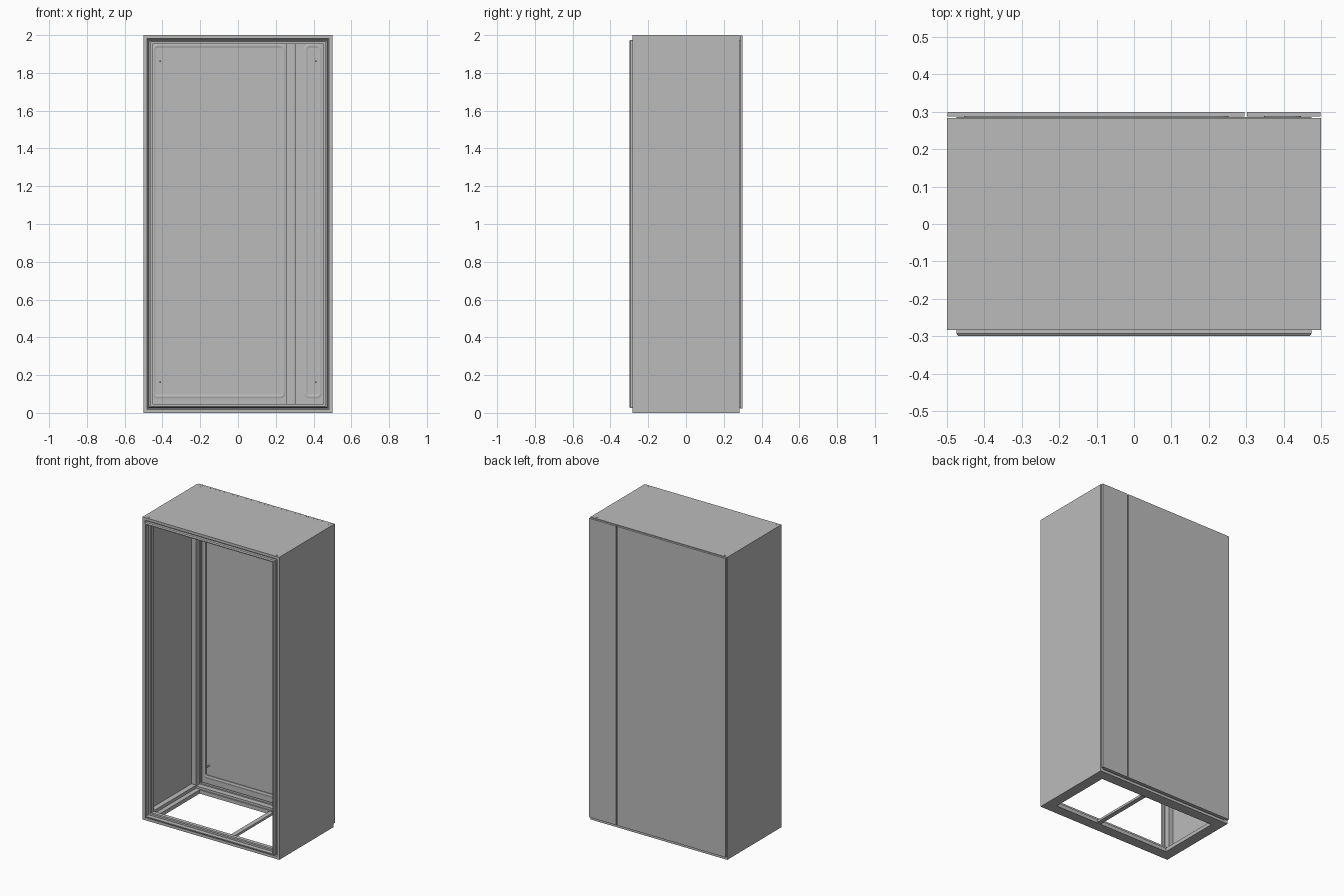
import bpy, bmesh, math
from mathutils import Matrix

if "Cube" in bpy.data.objects:
    bpy.data.objects.remove(bpy.data.objects["Cube"])

grey = bpy.data.materials.new("sheet_metal_grey")
grey.use_nodes = True
grey.diffuse_color = (0.5, 0.5, 0.5, 1)
grey.node_tree.nodes["Principled BSDF"].inputs["Base Color"].default_value = (0.5, 0.5, 0.5, 1)


def finish(name, bm):
    bmesh.ops.recalc_face_normals(bm, faces=bm.faces)
    mesh = bpy.data.meshes.new(name)
    bm.to_mesh(mesh)
    bm.free()
    mesh.materials.append(grey)
    obj = bpy.data.objects.new(name, mesh)
    bpy.context.collection.objects.link(obj)
    return obj


def box(name, x0, x1, y0, y1, z0, z1):
    bm = bmesh.new()
    size = Matrix.Diagonal((x1 - x0, y1 - y0, z1 - z0, 1))
    place = Matrix.Translation(((x0 + x1) / 2, (y0 + y1) / 2, (z0 + z1) / 2))
    bmesh.ops.create_cube(bm, size=1, matrix=place @ size)
    return finish(name, bm)


def rounded(x0, x1, z0, z1, r, steps=5):
    """Outline of an upright rectangle with rounded corners."""
    if r <= 0:
        return [(x1, z1), (x0, z1), (x0, z0), (x1, z0)]
    corners = [(x1 - r, z1 - r), (x0 + r, z1 - r), (x0 + r, z0 + r), (x1 - r, z0 + r)]
    pts = []
    for i, (cx, cz) in enumerate(corners):
        for k in range(steps + 1):
            a = math.pi / 2 * (i + k / steps)
            pts.append((cx + r * math.cos(a), cz + r * math.sin(a)))
    return pts


def frame(name, x0, x1, z0, z1, profile, radius=0):
    """Sweep a closed (inset, y) profile around an upright rectangle."""
    bm = bmesh.new()
    loops = []
    for inset, y in profile:
        r = max(radius - inset, 0.002) if radius else 0
        outline = rounded(x0 + inset, x1 - inset, z0 + inset, z1 - inset, r)
        loops.append([bm.verts.new((x, y, z)) for x, z in outline])
    for a, b in zip(loops, loops[1:] + loops[:1]):
        n = len(a)
        for i in range(n):
            j = (i + 1) % n
            bm.faces.new((a[i], a[j], b[j], b[i]))
    return finish(name, bm)


def cylinder(name, x, y, z, r, length, along_y=False):
    bm = bmesh.new()
    turn = Matrix.Rotation(math.pi / 2, 4, "X") if along_y else Matrix.Identity(4)
    bmesh.ops.create_cone(bm, cap_ends=True, segments=16, radius1=r, radius2=r,
                          depth=length, matrix=Matrix.Translation((x, y, z)) @ turn)
    obj = finish(name, bm)
    bpy.ops.object.select_all(action="DESELECT")
    obj.select_set(True)
    bpy.context.view_layer.objects.active = obj
    bpy.ops.object.shade_smooth_by_angle()
    return obj


D = 0.283   # half depth of the body
T = 0.006   # sheet thickness

# Outer sheets
box("roof_panel", -0.5, 0.5, -D, D, 2 - T, 2)
for side, s in (("left", 1), ("right", -1)):
    xs = sorted((s * 0.5, s * (0.5 - T)))
    box(side + "_side_panel", *xs, -D, D, 0, 2 - T)

# Folded door frames with a raised sealing lip at the front and back
for end, s in (("front", -1), ("back", 1)):
    tip = 0.3 if s < 0 else 0.286
    lip = [(0, 0.22), (0, D), (0.018, D), (0.022, 0.275), (0.025, 0.275),
           (0.025, min(0.293, tip)), (0.03, tip), (0.036, tip),
           (0.036, 0.272), (0.048, 0.272), (0.048, 0.255), (0.04, 0.255), (0.04, 0.22)]
    frame(end + "_frame", -0.5, 0.5, 0, 2, [(i, s * y) for i, y in lip])

# Open floor frame with a cross bar
for side, s in (("left", 1), ("right", -1)):
    xs = sorted((s * 0.494, s * 0.43))
    box(side + "_floor_rail", *xs, -0.25, 0.25, 0, 0.025)
    xs = sorted((s * 0.494, s * 0.46))
    box(side + "_floor_rail_upstand", *xs, -0.25, 0.25, 0.025, 0.045)
for end, s in (("front", -1), ("back", 1)):
    ys = sorted((s * 0.25, s * 0.213))
    box(end + "_floor_rail", -0.494, 0.494, *ys, 0, 0.025)
box("floor_cross_bar", 0.08, 0.11, -0.215, 0.215, 0.005, 0.02)

# Centre post between the two back doors
box("centre_post", 0.257, 0.3, 0.235, 0.272, 0.045, 1.955)

# Back doors, each with a stiffening bead on the inside
for name, x0, x1, b0, b1 in (("wide", -0.498, 0.295, -0.455, 0.253),
                             ("narrow", 0.302, 0.498, 0.348, 0.446)):
    box(name + "_back_door", x0, x1, 0.287, 0.3, 0.022, 1.998)
    frame(name + "_door_bead", b0, b1, 0.075, 1.955,
          [(0, 0.288), (0, 0.281), (0.011, 0.278), (0.022, 0.281), (0.022, 0.288)], 0.03)

# Door pins and roof bolt caps
for x in (-0.412, 0.412):
    for z in (0.162, 1.862):
        cylinder("door_pin", x, 0.277, z, 0.005, 0.03, True)
for x in (-0.468, 0.468):
    for y in (-0.262, 0.262):
        cylinder("roof_bolt_cap", x, y, 1.9995, 0.008, 0.003)
